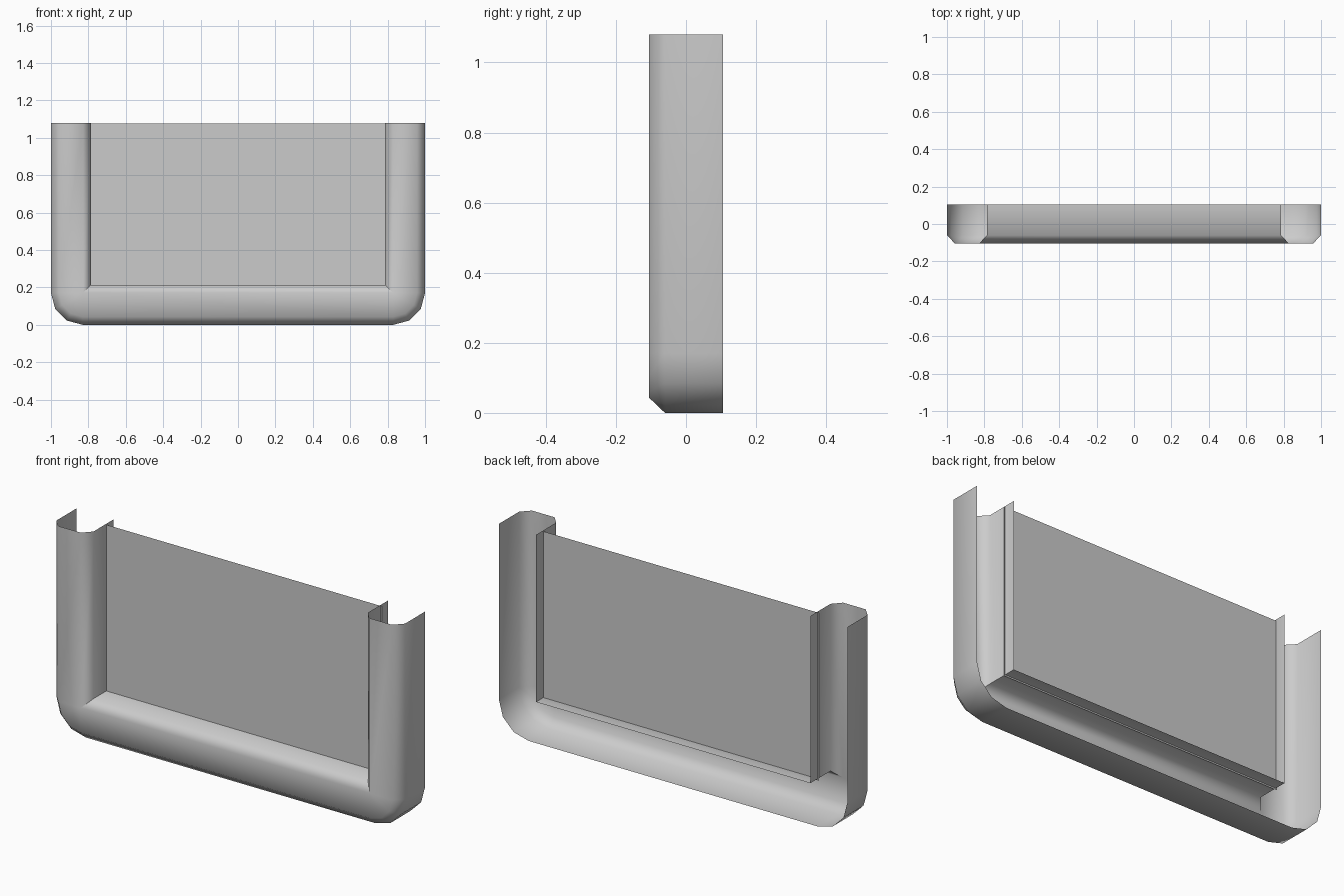
import bpy, bmesh, math

if "Cube" in bpy.data.objects:
    bpy.data.objects.remove(bpy.data.objects["Cube"])

TOP = 1.08
R = 0.17  # outer corner radius

# Frame cross-section: (inset from outer edge, y), an open channel facing back
PROFILE = [(0, 0.105), (0, -0.06), (0.043, -0.105), (0.172, -0.105),
           (0.213, -0.06), (0.213, 0.105)]


def make_object(name, bm):
    mesh = bpy.data.meshes.new(name)
    bm.to_mesh(mesh)
    bm.free()
    obj = bpy.data.objects.new(name, mesh)
    bpy.context.collection.objects.link(obj)
    return obj


def half_path(d):
    """Right half of the U path at inset d: post top, then faceted corner."""
    c = max(d, R)
    r = max(R - d, 0)
    pts = [(1 - d, TOP)]
    for i in range(4):
        a = math.radians(30 * i)
        pts.append((1 - c + r * math.cos(a), c - r * math.sin(a)))
    return pts


# U-shaped frame: left and right posts plus bottom rail, hollow behind
bm = bmesh.new()
rows = []
for d, y in PROFILE:
    right = half_path(d)
    path = right + [(-x, z) for x, z in reversed(right)]
    rows.append([bm.verts.new((x, y, z)) for x, z in path])
for a, b in zip(rows, rows[1:]):
    for i in range(len(a) - 1):
        bm.faces.new((a[i], a[i + 1], b[i + 1], b[i]))
bmesh.ops.remove_doubles(bm, verts=bm.verts, dist=1e-5)
bm.normal_update()
if sum(f.normal.y * f.calc_area() for f in bm.faces) > 0:
    bmesh.ops.reverse_faces(bm, faces=bm.faces)
frame = make_object("frame", bm)
bpy.context.view_layer.objects.active = frame
frame.select_set(True)
bpy.ops.object.shade_smooth_by_angle(angle=math.radians(50))

# Recessed flat panel, its edges passing slightly through the frame's inner walls
bm = bmesh.new()
corners = [(-0.795, 0.205), (0.795, 0.205), (0.795, 1.075), (-0.795, 1.075)]
bm.faces.new([bm.verts.new((x, 0.045, z)) for x, z in corners])
make_object("panel", bm)
